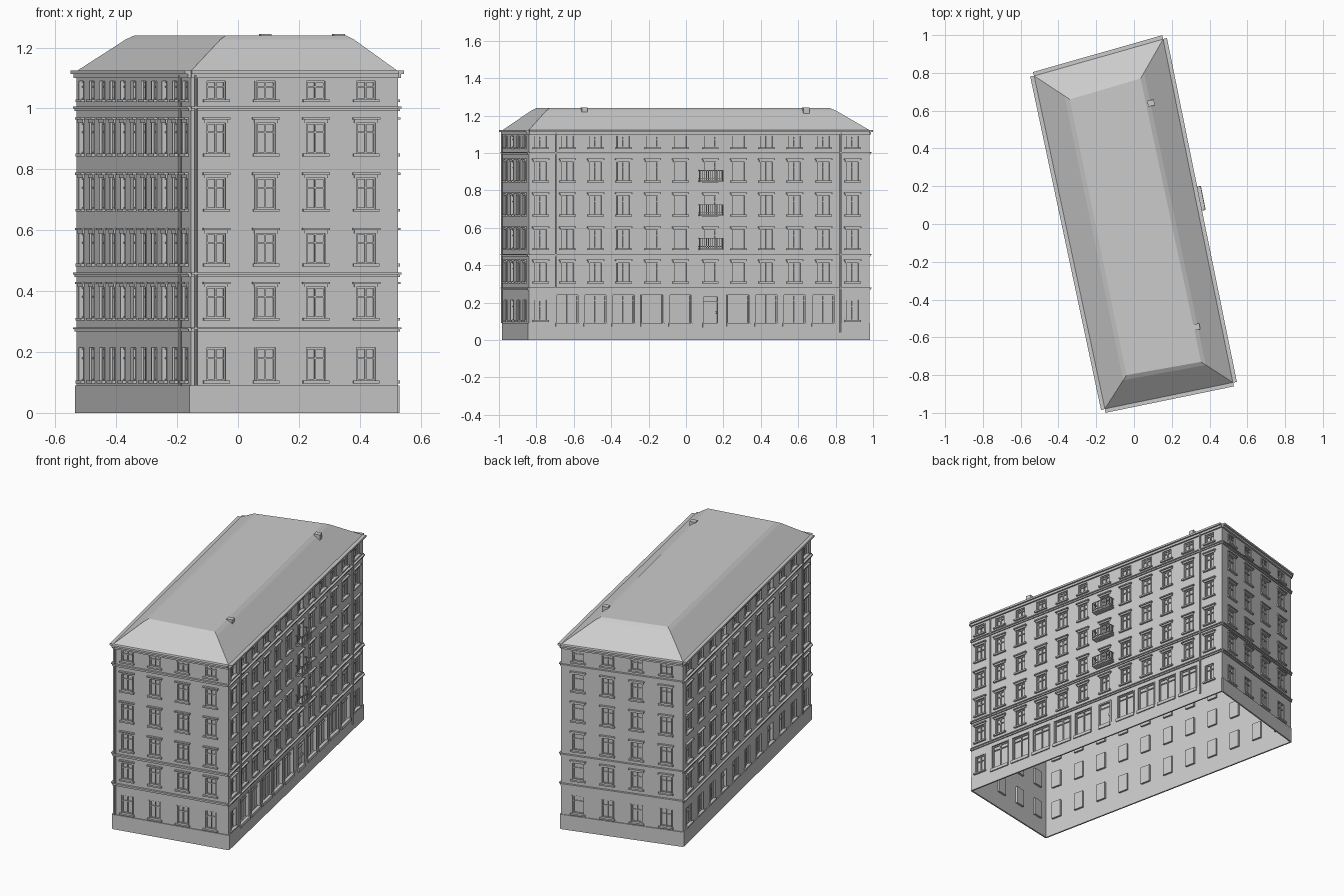
import bpy, bmesh, math
from mathutils import Vector, Matrix

if "Cube" in bpy.data.objects:
    bpy.data.objects.remove(bpy.data.objects["Cube"])

A, B, C, D = [Vector((x, y, 0)) for x, y in
              ((-0.155, -0.98), (0.525, -0.84), (0.155, 0.98), (-0.53, 0.785))]
parts = {}


def part(name):
    return parts.setdefault(name, bmesh.new())


def frame(p, q):
    """Local frame of a facade: x along the wall, y inward, z up."""
    x = (q - p).normalized()
    y = Vector((-x.y, x.x, 0))
    m = Matrix((x, y, (0, 0, 1))).transposed().to_4x4()
    m.translation = p
    return m, (q - p).length


def box(name, m, u0, u1, out, back, z0, z1):
    """Box on a facade; out = projection in front of wall, back = depth behind."""
    c = Matrix.Translation(((u0 + u1) / 2, (back - out) / 2, (z0 + z1) / 2))
    s = Matrix.Diagonal((u1 - u0, back + out, z1 - z0, 1))
    bmesh.ops.create_cube(part(name), size=1, matrix=m @ c @ s)


def quad(name, m, *pts):
    bm = part(name)
    bm.faces.new([bm.verts.new(m @ Vector(p)) for p in pts])


def flat(name, m, u0, u1, z0, z1, y=0):
    if u1 > u0 and z1 > z0:
        quad(name, m, (u0, y, z0), (u1, y, z0), (u1, y, z1), (u0, y, z1))


def opening(name, m, u0, u1, z0, z1, d=0.012):
    """Recess with reveals and glass."""
    quad(name, m, (u0, 0, z0), (u0, d, z0), (u0, d, z1), (u0, 0, z1))
    quad(name, m, (u1, d, z0), (u1, 0, z0), (u1, 0, z1), (u1, d, z1))
    quad(name, m, (u0, 0, z0), (u1, 0, z0), (u1, d, z0), (u0, d, z0))
    quad(name, m, (u0, d, z1), (u1, d, z1), (u1, 0, z1), (u0, 0, z1))
    flat("window_glass", m, u0, u1, z0, z1, d)


def bars(m, u0, u1, z0, z1, mullions, transom):
    """Outer frame, evenly spaced mullions and one transom."""
    n, t = "window_frames", 0.005
    for i in range(mullions + 2):
        u = u0 + (u1 - u0 - t) * i / (mullions + 1)
        box(n, m, u, u + t, -0.005, 0.012, z0, z1)
    for z in (z0, z0 + (z1 - z0) * transom, z1 - t):
        box(n, m, u0, u1, -0.006, 0.012, z, z + t)


def window(m, u, w, z0, z1, lintel):
    bars(m, u - w / 2, u + w / 2, z0, z1, 1, 0.66)
    s = w / 2 + 0.012
    box("window_sills", m, u - s, u + s, 0.012, 0, z0 - 0.009, z0)
    for k in (-1, 1):
        c = u + k * (w / 2 + 0.003)
        box("window_surrounds", m, c - 0.003, c + 0.003, 0.003, 0, z0, z1)
    if lintel:
        box("window_lintels", m, u - s + 0.004, u + s - 0.004, 0.006, 0, z1, z1 + 0.01)
        box("window_lintels", m, u - s - 0.002, u + s + 0.002, 0.013, 0, z1 + 0.01, z1 + 0.017)


def shopfront(m, u, w, z0, z1):
    bars(m, u - w / 2, u + w / 2, z0, z1, 1, 0.8)
    box("shop_sills", m, u - w / 2 - 0.008, u + w / 2 + 0.008, 0.012, 0, 0.072, z0)
    for k in (-1, 1):
        c = u + k * (w / 2 + 0.003)
        box("shop_surrounds", m, c - 0.003, c + 0.003, 0.005, 0, z0, z1 + 0.004)
    box("shop_surrounds", m, u - w / 2, u + w / 2, 0.005, 0, z1, z1 + 0.004)


def door(m, u, w, z0, z1):
    for k in (-1, 1):
        c = u + k * w / 2
        box("door_frame", m, c - 0.004, c + 0.004, 0.006, 0.01, 0.075, z1)
    box("door_frame", m, u - w / 2, u + w / 2, 0.006, 0.01, z1 - 0.006, z1 + 0.003)
    box("door_frame", m, u - w / 2, u + w / 2, -0.002, 0.01, 0.2, 0.206)
    box("door_leaf", m, u - w / 2, u + w / 2, -0.006, 0.011, z0, 0.2)
    box("door_panel", m, u - w / 3, u + w / 3, -0.003, 0.01, z0 + 0.01, 0.135)
    box("door_handle", m, u + w * 0.3, u + w * 0.38, 0.002, 0.01, 0.14, 0.155)
    box("door_step", m, u - w / 2, u + w / 2, 0.012, 0, 0.068, z0)


def balcony(m, u, z):
    n, h, o = "balcony_railings", 0.065, 0.04
    box("balcony_slabs", m, u - h, u + h, o, 0, z - 0.008, z)
    for zz in (z + 0.008, z + 0.052):
        box(n, m, u - h, u + h, o, -o + 0.004, zz, zz + 0.004)
        for k in (-h, h - 0.004):
            box(n, m, u + k, u + k + 0.004, o, 0, zz, zz + 0.004)
    for i in range(12):
        c = u - h + (2 * h - 0.003) * i / 11
        box(n, m, c, c + 0.003, o, -o + 0.003, z, z + 0.052)
    for d in (0.013, 0.026):
        for k in (-h, h - 0.003):
            box(n, m, u + k, u + k + 0.003, d, -d + 0.003, z, z + 0.052)


def downpipe(m, u, z0):
    t = Matrix.Translation((u, -0.008, (z0 + 1.11) / 2))
    bmesh.ops.create_cone(part("downpipes"), cap_ends=True, segments=8, radius1=0.005,
                          radius2=0.005, depth=1.11 - z0, matrix=m @ t)


# floor: strip bottom, strip top, window bottom, window top, has lintel
FLOORS = ((0, 0.275, 0.106, 0.214, False), (0.275, 0.455, 0.312, 0.413, True),
          (0.455, 0.63, 0.49, 0.59, True), (0.63, 0.81, 0.67, 0.772, True),
          (0.81, 1.0, 0.852, 0.953, True), (1.0, 1.12, 1.03, 1.09, False))


def facade(name, p, q, centres, pipes, shops=False):
    m, length = frame(p, q)
    for f, (b, t, z0, z1, lintel) in enumerate(FLOORS):
        last = 0
        for i, c in enumerate(centres):
            u, w, a, e = c * length, 0.063, z0, z1
            shop = shops and f == 0 and 0 < i < len(centres) - 1
            if shop:
                w, a, e = (0.085, 0.09, 0.235) if i == 6 else (0.115, 0.09, 0.24)
            u0, u1 = u - w / 2, u + w / 2
            flat(name, m, last, u0, b, t)
            flat(name, m, u0, u1, b, a)
            flat(name, m, u0, u1, e, t)
            opening(name, m, u0, u1, a, e)
            if not shop:
                window(m, u, w, a, e, lintel)
            elif i == 6:
                door(m, u, w, a, e)
            else:
                shopfront(m, u, w, a, e)
            last = u1
        flat(name, m, last, length, b, t)
    # base course, string courses and eaves cornice
    box("base_course", m, 0, length, 0.005, 0.004, 0, 0.09)
    for z in (0.275, 0.455, 1.0):
        box("string_courses", m, 0, length, 0.007, 0, z - 0.008, z)
        box("string_courses", m, 0, length, 0.013, 0, z, z + 0.006)
    box("cornice", m, 0, length, 0.01, 0, 1.1, 1.113)
    box("cornice", m, 0, length, 0.02, 0.01, 1.113, 1.124)
    for u, z in pipes:
        downpipe(m, u * length, z)
    return m, length


# Four facades
facade("front_wall", A, B, (0.122, 0.362, 0.603, 0.846), ((0.022, 0.09),))
ys = (-0.778, -0.634, -0.484, -0.334, -0.18, -0.03, 0.13, 0.28, 0.43, 0.58, 0.735, 0.89)
right, rl = facade("right_wall", B, C, [(y + 0.84) / 1.82 for y in ys],
                   ((0.078, 0.275), (0.915, 0.04)), shops=True)
facade("back_wall", C, D, (0.14, 0.38, 0.62, 0.86), ())
facade("left_wall", D, A, [(i + 0.5) / 11 for i in range(11)], ((0.925, 0.09),))

# Balconies
for z in (0.49, 0.67, 0.852):
    balcony(right, 0.97 / 1.82 * rl, z)

# Hipped roof with a slight break below the flat top
top = [Vector(v) for v in ((-0.04, -0.80, 1.24), (0.355, -0.73, 1.24),
                           (0.035, 0.77, 1.24), (-0.34, 0.66, 1.24))]
eave = [v + Vector((0, 0, 1.123)) for v in (A, B, C, D)]
mid = [e.lerp(t, 0.85) for e, t in zip(eave, top)]
for v in mid:
    v.z = 1.227
roof = part("roof")
rings = [[roof.verts.new(v) for v in r] for r in (eave, mid, top)]
for lo, hi in zip(rings, rings[1:]):
    for i in range(4):
        j = (i + 1) % 4
        roof.faces.new((lo[i], lo[j], hi[j], hi[i]))
roof.faces.new(rings[-1])

# Chimneys on the right slope
for x, y in ((0.09, 0.64), (0.33, -0.545)):
    t = Matrix.Translation((x, y, 1.217)) @ Matrix.Rotation(math.radians(11.5), 4, 'Z')
    bmesh.ops.create_cube(part("chimneys"), size=1,
                          matrix=t @ Matrix.Diagonal((0.036, 0.032, 0.054, 1)))

for name, bm in parts.items():
    bmesh.ops.remove_doubles(bm, verts=bm.verts, dist=1e-5) if name.endswith("wall") else None
    me = bpy.data.meshes.new(name)
    bm.to_mesh(me)
    bm.free()
    bpy.context.collection.objects.link(bpy.data.objects.new(name, me))
